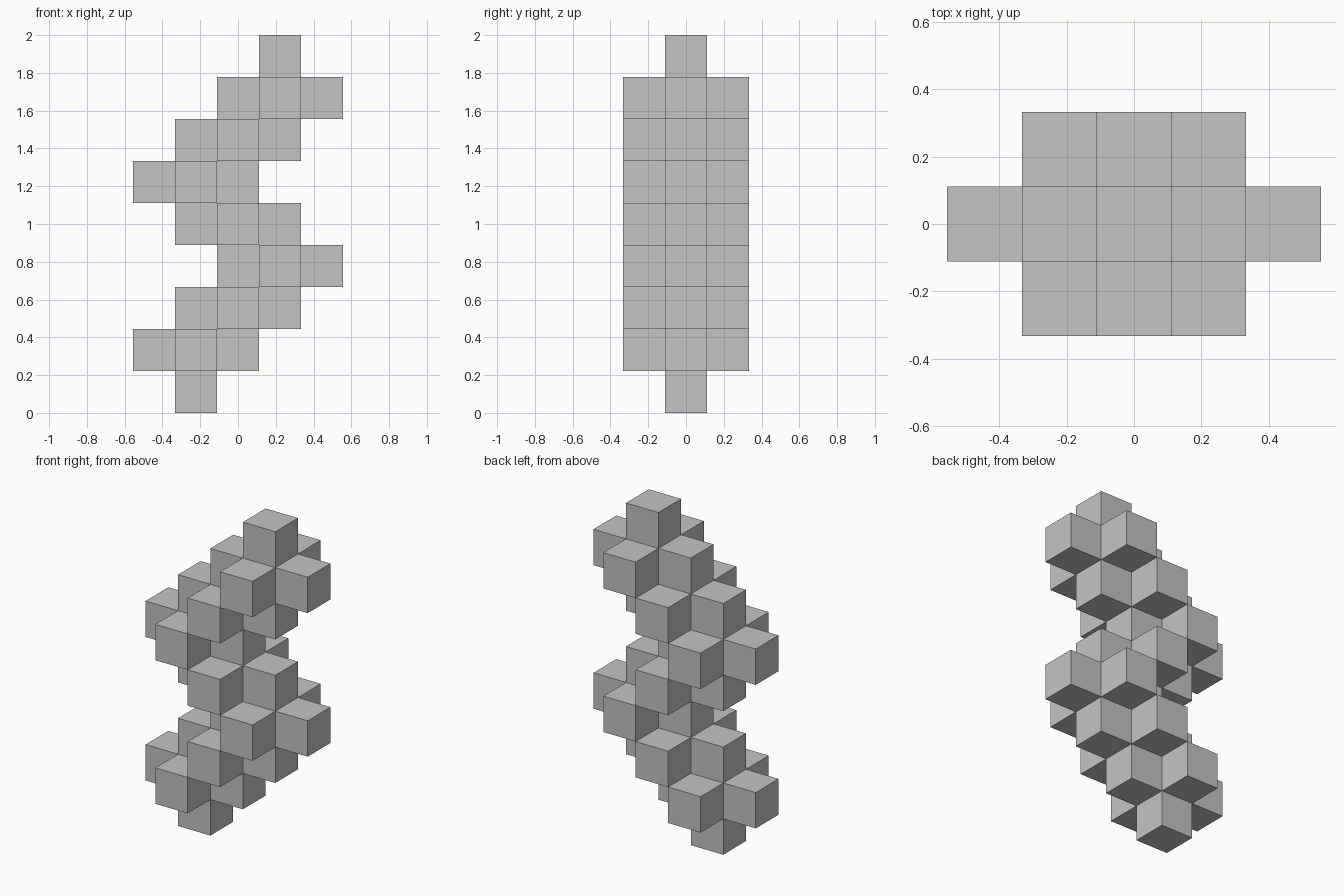
import bpy
import bmesh
from mathutils import Vector

if "Cube" in bpy.data.objects:
    bpy.data.objects.remove(bpy.data.objects["Cube"], do_unlink=True)

CELL = 2 / 9
AXES = [Vector(a) for a in ((1, 0, 0), (0, 1, 0), (0, 0, 1))]
DIRECTIONS = [a * s for a in AXES for s in (1, -1)]


def key(v):
    return tuple(round(c) for c in v)


# Plain grey material
grey = bpy.data.materials.new("plain grey")
grey.use_nodes = True
colour = (0.55, 0.55, 0.55, 1)
grey.diffuse_color = colour
grey.node_tree.nodes["Principled BSDF"].inputs["Base Color"].default_value = colour

# Overlapping three-way crosses whose centres climb in a zigzag
cells = set()
for layer, shift in enumerate((-1, 0, 1, 0, -1, 0, 1), start=1):
    centre = Vector((shift, 0, layer))
    cells.add(key(centre))
    cells.update(key(centre + d) for d in DIRECTIONS)

# Outer skin: one square wherever a cell has no neighbour
bm = bmesh.new()
for cell in sorted(cells):
    middle = Vector(cell) + Vector((0, 0, 0.5))
    for d in DIRECTIONS:
        if key(Vector(cell) + d) in cells:
            continue
        u = Vector((d.y, d.z, d.x))
        v = d.cross(u)
        corners = [d + u + v, d - u + v, d - u - v, d + u - v]
        bm.faces.new([bm.verts.new((middle + c / 2) * CELL) for c in corners])
bmesh.ops.remove_doubles(bm, verts=bm.verts[:], dist=0.001)

mesh = bpy.data.meshes.new("zigzag_cross_tower")
bm.to_mesh(mesh)
bm.free()
mesh.materials.append(grey)
tower = bpy.data.objects.new("zigzag_cross_tower", mesh)
bpy.context.collection.objects.link(tower)
